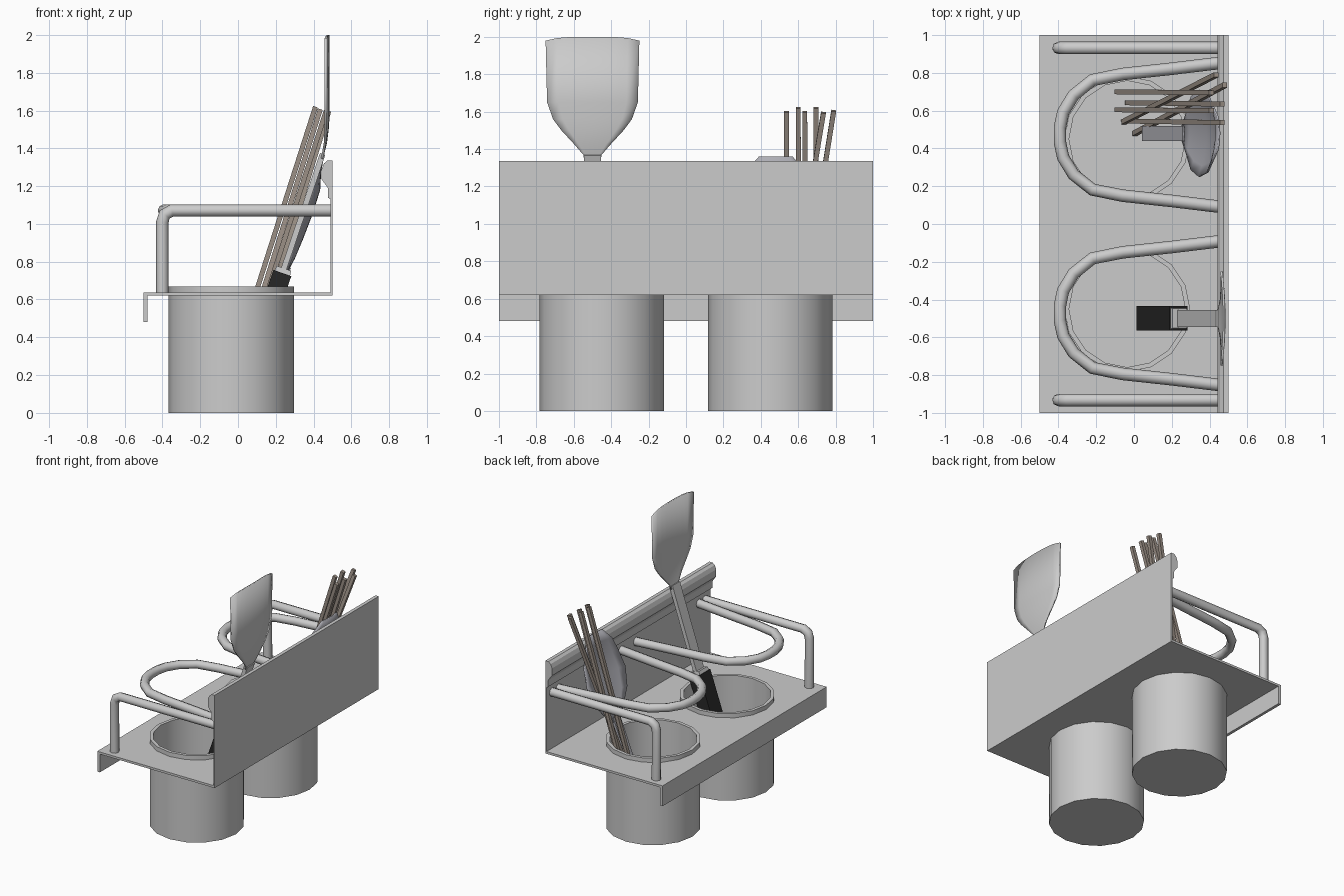
import bpy, bmesh, math
from mathutils import Vector

if "Cube" in bpy.data.objects:
    bpy.data.objects.remove(bpy.data.objects["Cube"])


def material(name, rgb):
    m = bpy.data.materials.new(name)
    m.diffuse_color = (*rgb, 1)
    m.use_nodes = True
    m.node_tree.nodes["Principled BSDF"].inputs["Base Color"].default_value = m.diffuse_color
    return m


BLACK = material("black_grip", (0.02, 0.02, 0.02))
STEEL = material("pale_steel", (0.42, 0.42, 0.46))
WOOD = material("stick_brown", (0.33, 0.28, 0.24))


def finish(bm, name, mat=None, smooth=False):
    bmesh.ops.recalc_face_normals(bm, faces=bm.faces)
    me = bpy.data.meshes.new(name)
    bm.to_mesh(me)
    bm.free()
    ob = bpy.data.objects.new(name, me)
    bpy.context.collection.objects.link(ob)
    if mat:
        me.materials.append(mat)
    activate(ob)
    if smooth:
        bpy.ops.object.shade_smooth_by_angle(angle=math.radians(35))
    return ob


def activate(ob):
    bpy.ops.object.select_all(action='DESELECT')
    ob.select_set(True)
    bpy.context.view_layer.objects.active = ob


def bar(name, p, q, width, thick, mat=None, end=1.0):
    """Box running from p to q, width mostly along y."""
    p, q = Vector(p), Vector(q)
    d = (q - p).normalized()
    u = Vector((0, 1, 0))
    u = (u - d * u.dot(d)).normalized()
    v = d.cross(u)
    bm = bmesh.new()
    rings = []
    for c, s in ((p, 1), (q, end)):
        rings.append([bm.verts.new(c + u * a * width * s / 2 + v * b * thick * s / 2)
                      for a, b in ((-1, -1), (1, -1), (1, 1), (-1, 1))])
    a, b = rings
    bm.faces.new(a)
    bm.faces.new(b)
    for i in range(4):
        j = (i + 1) % 4
        bm.faces.new((a[i], a[j], b[j], b[i]))
    return finish(bm, name, mat)


def dish(name, y, rows, thick, mat=None, cols=8, drop=0.0):
    """Curved sheet lofted from rows of (z, half width, middle x, edge offset)."""
    bm = bmesh.new()
    grid = []
    for k, (z, hw, x, bow) in enumerate(rows):
        row = []
        for i in range(cols + 1):
            t = 2 * i / cols - 1
            dz = drop * t ** 4 if k == len(rows) - 1 else 0
            row.append(bm.verts.new((x - bow * t * t, y + hw * t, z - dz)))
        grid.append(row)
    for a, b in zip(grid, grid[1:]):
        for i in range(cols):
            bm.faces.new((a[i], a[i + 1], b[i + 1], b[i]))
    ob = finish(bm, name, mat, True)
    mod = ob.modifiers.new("thickness", 'SOLIDIFY')
    mod.thickness = thick
    mod.offset = 0
    bpy.ops.object.modifier_apply(modifier=mod.name)
    return ob


def tube(name, points, radius=0.033):
    cu = bpy.data.curves.new(name, 'CURVE')
    cu.dimensions = '3D'
    cu.bevel_depth = radius
    cu.bevel_resolution = 2
    cu.use_fill_caps = True
    sp = cu.splines.new('POLY')
    sp.points.add(len(points) - 1)
    for pt, co in zip(sp.points, points):
        pt.co = (*co, 1)
    ob = bpy.data.objects.new(name, cu)
    bpy.context.collection.objects.link(ob)
    activate(ob)
    bpy.ops.object.convert(target='MESH')
    bpy.ops.object.shade_smooth_by_angle(angle=math.radians(50))


def spin(name, profile, x, y, sides=16):
    """Closed revolve of (radius, z) points; end points cap the ends."""
    bm = bmesh.new()
    rings = [[bm.verts.new((x + r * math.cos(2 * math.pi * i / sides),
                            y + r * math.sin(2 * math.pi * i / sides), z))
              for i in range(sides)] for r, z in profile]
    for a, b in zip(rings, rings[1:]):
        for i in range(sides):
            j = (i + 1) % sides
            bm.faces.new((a[i], a[j], b[j], b[i]))
    bm.faces.new(rings[0])
    bm.faces.new(rings[-1])
    return finish(bm, name, None, True)


# Bent sheet: front lip, shelf, back panel and rolled top edge
profile = [(0.5, 0.62), (0.5, 1.335), (0.473, 1.335), (0.455, 1.32), (0.443, 1.29),
           (0.443, 1.235), (0.465, 1.205), (0.475, 1.19), (0.475, 1.14), (0.49, 1.13),
           (0.49, 0.637), (-0.5, 0.637), (-0.5, 0.48), (-0.478, 0.48), (-0.478, 0.62)]
bm = bmesh.new()
ends = [[bm.verts.new((x, y, z)) for x, z in profile] for y in (-1, 1)]
for e in ends:
    bm.faces.new(e)
for i in range(len(profile)):
    j = (i + 1) % len(profile)
    bm.faces.new((ends[0][i], ends[0][j], ends[1][j], ends[1][i]))
rack = finish(bm, "rack_sheet")

# Cups dropped through holes in the shelf
CX, CY = -0.036, 0.45
for s, side in ((1, "left"), (-1, "right")):
    cutter = spin("hole_cutter", [(0.32, 0.5), (0.32, 0.8)], CX, s * CY)
    cutter.hide_render = True
    activate(rack)
    mod = rack.modifiers.new("hole", 'BOOLEAN')
    mod.object = cutter
    mod.operation = 'DIFFERENCE'
    mod.solver = 'EXACT'
    bpy.ops.object.modifier_apply(modifier=mod.name)
    bpy.data.objects.remove(cutter)
    spin("cup_" + side, [(0.333, 0), (0.333, 0.67), (0.308, 0.67), (0.308, 0.03)],
         CX, s * CY)

# Side rails and U-shaped loops
half_loop = [(0.49, 0.385), (0.2, 0.35), (-0.06, 0.322), (-0.22, 0.29), (-0.32, 0.21),
             (-0.375, 0.12), (-0.392, 0.04)]
outline = half_loop + [(x, -d) for x, d in reversed(half_loop)]
for s, side in ((1, "left"), (-1, "right")):
    tube("side_rail_" + side, [(x, s * 0.932, z) for x, z in (
        (-0.4, 0.63), (-0.4, 1.01), (-0.388, 1.05), (-0.35, 1.071), (0.49, 1.071))])
    tube("loop_rail_" + side, [(x, s * (0.472 + d), 1.071) for x, d in outline])

# Spatula standing in the right cup
SY = -0.5
bar("spatula_grip", (0.06, SY, 0.24), (0.235, SY, 0.74), 0.13, 0.1, BLACK)
bar("spatula_collar", (0.231, SY, 0.73), (0.243, SY, 0.765), 0.115, 0.09, None, 0.9)
bar("spatula_handle", (0.235, SY, 0.74), (0.448, SY, 1.37), 0.09, 0.03)
dish("spatula_blade", SY, [
    (1.32, 0.042, 0.437, 0), (1.37, 0.048, 0.45, 0.0), (1.43, 0.1, 0.465, 0.005),
    (1.50, 0.165, 0.474, 0.01), (1.56, 0.21, 0.478, 0.014), (1.65, 0.242, 0.479, 0.016),
    (2.0, 0.25, 0.477, 0.014)], 0.012, drop=0.02)

# Serving spoon in the left cup
bar("spoon_handle", (0.055, 0.48, 0.24), (0.268, 0.48, 0.77), 0.08, 0.025, STEEL)
dish("spoon_bowl", 0.48, [
    (0.74, 0.04, 0.256, 0), (0.82, 0.12, 0.297, 0.015), (0.92, 0.195, 0.339, 0.035),
    (1.05, 0.23, 0.389, 0.045), (1.18, 0.205, 0.43, 0.04), (1.28, 0.16, 0.435, 0.025),
    (1.36, 0.09, 0.452, 0.01)], 0.01, STEEL)

# Chopsticks
sticks = [((-0.09, 0.70, 0.06), (0.41, 0.695, 1.62)), ((-0.09, 0.605, 0.06), (0.41, 0.60, 1.62)),
          ((-0.035, 0.642, 0.05), (0.467, 0.635, 1.6)), ((-0.035, 0.545, 0.05), (0.467, 0.537, 1.6)),
          ((-0.055, 0.54, 0.05), (0.435, 0.79, 1.605)), ((0.005, 0.48, 0.05), (0.48, 0.735, 1.595))]
for n, (p, q) in enumerate(sticks, 1):
    bar("chopstick_%d" % n, p, q, 0.026, 0.026, WOOD)
